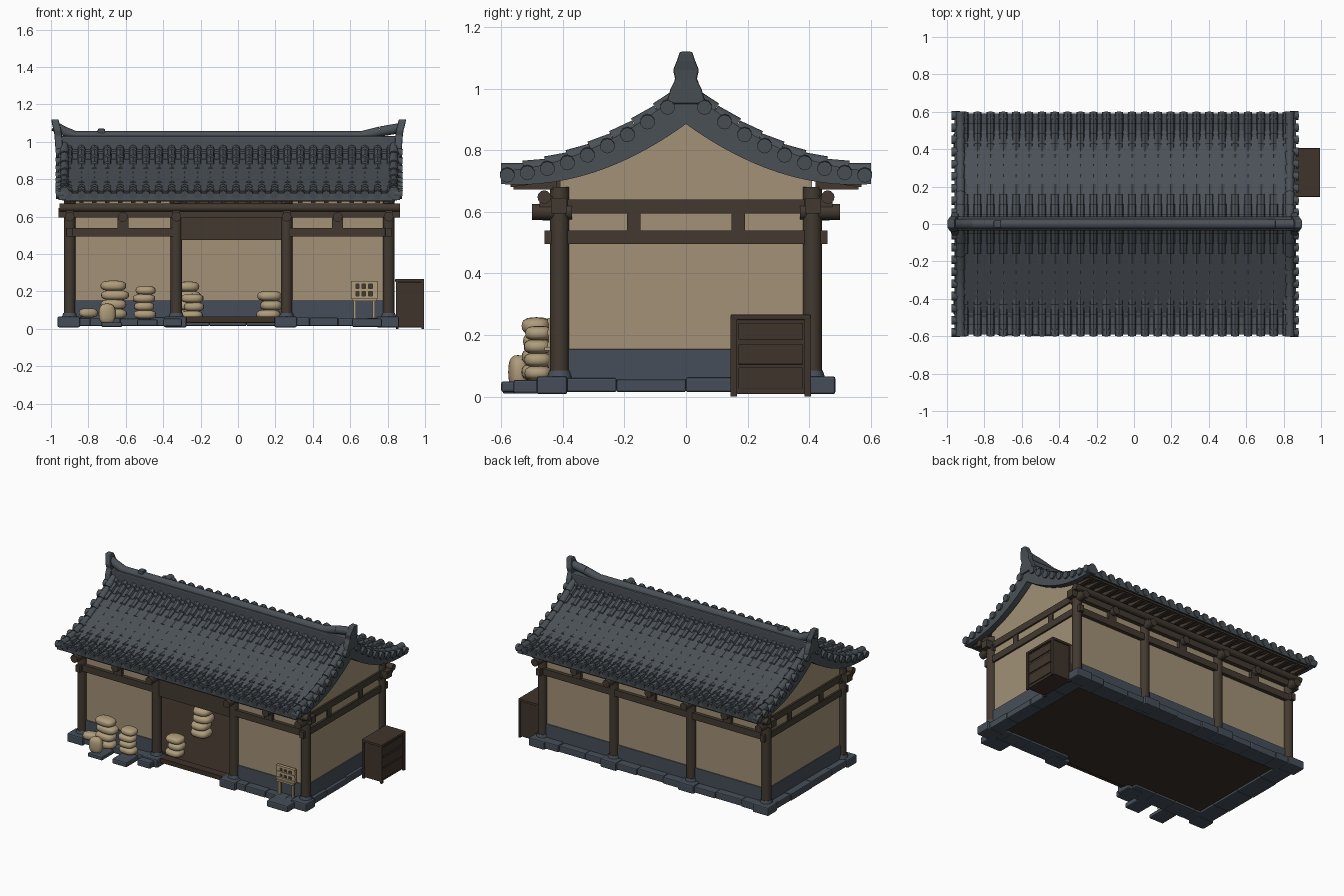
import bpy, bmesh, math, random
from mathutils import Vector

if "Cube" in bpy.data.objects:
    bpy.data.objects.remove(bpy.data.objects["Cube"])

random.seed(4)


def mat(name, r, g, b):
    m = bpy.data.materials.new(name)
    m.diffuse_color = (r, g, b, 1)
    m.use_nodes = True
    m.node_tree.nodes["Principled BSDF"].inputs["Base Color"].default_value = m.diffuse_color
    return m


TILE = mat("slate_tile", .068, .081, .093)
STONE = mat("blue_grey_stone", .060, .076, .098)
WOOD = mat("dark_timber", .056, .042, .030)
PLASTER = mat("tan_plaster", .36, .285, .18)
SACK = mat("sack_cloth", .43, .335, .20)
FLOOR = mat("dark_floor", .045, .031, .022)
CHEST = mat("chest_wood", .050, .034, .025)


def add(name, bm, m, smooth=False, bevel=0):
    bmesh.ops.recalc_face_normals(bm, faces=bm.faces)
    me = bpy.data.meshes.new(name)
    bm.to_mesh(me)
    bm.free()
    me.materials.append(m)
    ob = bpy.data.objects.new(name, me)
    bpy.context.collection.objects.link(ob)
    if bevel:
        mod = ob.modifiers.new("bevel", 'BEVEL')
        mod.width = bevel
        mod.segments = 2
    if smooth:
        bpy.ops.object.select_all(action='DESELECT')
        ob.select_set(True)
        bpy.context.view_layer.objects.active = ob
        bpy.ops.object.shade_smooth_by_angle(angle=math.radians(40))
    return ob


def box(name, x0, x1, y0, y1, z0, z1, m, bevel=0):
    bm = bmesh.new()
    bmesh.ops.create_cube(bm, size=1)
    for v in bm.verts:
        v.co = ((x0 + x1) / 2 + v.co.x * (x1 - x0), (y0 + y1) / 2 + v.co.y * (y1 - y0),
                (z0 + z1) / 2 + v.co.z * (z1 - z0))
    return add(name, bm, m, bevel=bevel)


def rod(name, a, b, r, m, r2=None, n=16):
    a, b = Vector(a), Vector(b)
    bm = bmesh.new()
    bmesh.ops.create_cone(bm, cap_ends=True, segments=n, radius1=r,
                          radius2=r if r2 is None else r2, depth=(b - a).length)
    q = (b - a).to_track_quat('Z', 'Y')
    for v in bm.verts:
        v.co = q @ v.co + (a + b) / 2
    return add(name, bm, m, smooth=True)


def strip(name, ys, top, bot, x0, x1, m):
    """Solid between two curves over y, stretched from x0 to x1."""
    bm = bmesh.new()
    rows = [[bm.verts.new(p) for p in ((x0, y, top(y)), (x1, y, top(y)),
                                       (x1, y, bot(y)), (x0, y, bot(y)))] for y in ys]
    for a, b in zip(rows, rows[1:]):
        for i in range(4):
            j = (i + 1) % 4
            bm.faces.new((a[i], a[j], b[j], b[i]))
    bm.faces.new(rows[0])
    bm.faces.new(rows[-1])
    return add(name, bm, m, smooth=True)


def roof_z(y):
    return .985 - .85 * abs(y) + .667 * y * y


def span(a, b, n):
    return [a + (b - a) * i / n for i in range(n + 1)]


COLS = (-.90, -.33, .26, .805)
BAYS = list(zip(COLS, COLS[1:]))
XL, XR = -.89, .795      # planes of the end walls

# Ground: floor, kerb stones, plinth blocks and steps
box("floor", -.9, .8, -.42, .42, .03, .05, FLOOR)
box("door_threshold", -.31, .24, -.45, -.39, .035, .065, FLOOR)


def kerb(name, a, b, n, along_x, c0, c1):
    e = span(a, b, n)
    for p, q in zip(e, e[1:]):
        t, d = .06 + random.uniform(-.005, .004), random.uniform(0, .012)
        lo, hi = (c0 - d, c1) if c0 < 0 else (c0, c1 + d)
        if along_x:
            box(name, p, q, lo, hi, .015, t, STONE, .006)
        else:
            box(name, lo, hi, p, q, .015, t, STONE, .006)


kerb("front_left_kerb", -.95, -.31, 4, True, -.465, -.35)
kerb("front_right_kerb", .23, .84, 4, True, -.465, -.35)
kerb("back_kerb", -.95, .84, 9, True, .35, .465)
kerb("left_kerb", -.45, .45, 4, False, -.95, -.83)
kerb("right_kerb", -.45, .45, 4, False, .74, .835)
for s in (-1, 1):
    for x in COLS:
        y = s * .435
        box("column_plinth", x - .065, x + .055, y - .05, y + .05, .008, .066, STONE, .008)
box("front_step", -.54, -.43, -.6, -.46, .015, .05, STONE, .008)
box("left_step", -.40, -.30, -.53, -.44, .012, .055, STONE, .008)
box("right_step", .61, .77, -.56, -.45, .01, .055, STONE, .008)
box("corner_step", -.73, -.62, -.595, -.46, .01, .035, STONE, .006)

# Long walls: columns, plaster, skirting, beams and brackets
for s in (-1, 1):
    for x in COLS:
        rod("column_foot", (x, s * .41, .06), (x, s * .41, .085), .042, STONE, .034)
        rod("column", (x, s * .41, .07), (x, s * .41, .68), .031, WOOD)
        rod("cross_beam_end", (x, s * .37, .60), (x, s * .50, .60), .026, WOOD, n=12)
        box("bracket", x - .02, x + .02, min(s * .4, s * .475), max(s * .4, s * .475),
            .61, .65, WOOD)
    rod("eave_purlin", (-.955, s * .46, .648), (.865, s * .46, .648), .022, WOOD, n=12)
    box("top_beam", -.96, .865, s * .412 - .026, s * .412 + .026, .595, .645, WOOD)
    for i, (a, b) in enumerate(BAYS):
        y, mid = s * .395, (a + b) / 2
        if s < 0 and i == 1:     # open doorway
            box("door_lintel", a, b, y - .03, y + .02, .475, .70, WOOD)
            continue
        box("plaster_panel", a, b, y - .014, y + .014, .05, .71, PLASTER)
        box("skirting", a, b, y - .021, y + .021, .05, .155, STONE, .004)
        box("middle_beam", a, b, s * .41 - .024, s * .41 + .024, .495, .54, WOOD)
        box("short_post", mid - .03, mid + .03, s * .41 - .022, s * .41 + .022, .53, .60, WOOD)
        rod("post_boss", (mid, s * .40, .598), (mid, s * .465, .598), .026, WOOD, n=12)

# End walls with plaster gables
gys = span(-.40, .40, 16)
for x, s in ((XL, -1), (XR, 1)):
    strip("gable_wall", gys, lambda y: roof_z(y) - .035, lambda y: .05, x - .014, x + .014, PLASTER)
    box("end_skirting", x - .021, x + .021, -.4, .4, .05, .155, STONE, .004)
    for z0, z1, nm in ((.495, .54, "end_middle_beam"), (.595, .64, "end_top_beam")):
        box(nm, x - .016 + s * .01, x + .016 + s * .01, -.46, .46, z0, z1, WOOD)
    for y in (-.17, .17):
        box("end_short_post", x - .022, x + .022, y - .022, y + .022, .53, .60, WOOD)

# Roof: ribbed, stepped tile sheets on a timber soffit
RX0, RX1, RIBS, ROWS = -.94, .85, 26, 11
pitch = (RX1 - RX0) / RIBS
rib = [(0, 0), (.18, 0), (.26, .016), (.5, .024), (.74, .016), (.82, 0)]
cross = [(RX0 + (k + u) * pitch, h) for k in range(RIBS) for u, h in rib] + [(RX1, 0)]
for s, nm in ((-1, "front_roof_tiles"), (1, "back_roof_tiles")):
    bm = bmesh.new()
    ys = span(0, .59, ROWS)
    prof = []
    for p, q in zip(ys, ys[1:]):     # each course lifts at its lower edge
        prof += [(p, -.004), (q, .007)]
    prof += [(.59, -.03), (0, -.03)]
    rows = [[bm.verts.new((x, s * y, roof_z(y) + d + (h if d > -.02 else 0))) for x, h in cross]
            for y, d in prof]
    for a, b in zip(rows, rows[1:] + rows[:1]):
        for i in range(len(cross) - 1):
            bm.faces.new((a[i], a[i + 1], b[i + 1], b[i]))
    add(nm, bm, TILE, smooth=True)
    for k in range(RIBS):
        x = RX0 + (k + .5) * pitch
        rod("eave_tile_end", (x, s * .56, .722), (x, s * .597, .716), .023, TILE, n=10)
        box("rafter_end", x - .012, x + .012, min(s * .42, s * .56), max(s * .42, s * .56),
            .672, .70, WOOD)
strip("soffit", span(-.57, .57, 24), lambda y: roof_z(y) - .025,
      lambda y: roof_z(y) - .037, RX0 + .01, RX1 - .01, WOOD)

# Gable edges: barge, roll and row of tile ends
bys = span(-.6, .6, 28)
for x, s in ((-.94, -1), (.845, 1)):
    strip("barge", bys, lambda y: roof_z(y) + .018, lambda y: roof_z(y) - .1 + .125 * abs(y),
          x - .02, x + .02, TILE)
    for t in (-1, 1):
        for p, q in zip(span(.02, .6, 8), span(.02, .6, 8)[1:]):
            rod("verge_roll", (x - s * .012, t * p, roof_z(p) + .014),
                (x - s * .012, t * q, roof_z(q) + .018), .022, TILE, .026, n=10)
        for y in span(.06, .58, 8):
            rod("verge_tile_end", (x - s * .01, t * y, roof_z(y) + .006),
                (x + s * .034, t * y, roof_z(y) + .002), .024, TILE, n=10)

# Ridge: body, cap roll and upturned ends
box("ridge_body", -.955, .865, -.035, .04, .94, 1.03, TILE, .008)
path = [(-.985, 1.085), (-.93, 1.055), (-.87, 1.03), (.66, 1.03), (.76, 1.055), (.875, 1.075)]
for (xa, za), (xb, zb) in zip(path, path[1:]):
    rod("ridge_cap", (xa, 0, za), (xb, 0, zb), .027, TILE)
for x, s in ((-.955, -1), (.855, 1)):
    bm = bmesh.new()
    rings = []
    for z, hy, lean in ((.95, .065, 0), (1.0, .05, .004), (1.03, .035, .006),
                        (1.06, .042, .01), (1.09, .03, .018), (1.12, .02, .024)):
        rings.append([bm.verts.new((x + s * lean + u * .02, v * hy, z))
                      for u, v in ((-1, -1), (1, -1), (1, 1), (-1, 1))])
    for a, b in zip(rings, rings[1:]):
        for i in range(4):
            bm.faces.new((a[i], a[(i + 1) % 4], b[(i + 1) % 4], b[i]))
    bm.faces.new(rings[0])
    bm.faces.new(rings[-1])
    add("ridge_end", bm, TILE, bevel=.006)
box("ridge_knob", -.75, -.71, -.02, .02, 1.03, 1.07, TILE, .006)


# Sacks
def sack(x, y, z, w, d, h, turn=0.0):
    bm = bmesh.new()
    bmesh.ops.create_uvsphere(bm, u_segments=20, v_segments=12, radius=1)
    c, n = math.cos(turn), math.sin(turn)
    for v in bm.verts:
        p = [math.copysign(abs(k) ** .75, k) for k in v.co]
        px, py = p[0] * w / 2, p[1] * d / 2
        v.co = (x + px * c - py * n, y + px * n + py * c, z + p[2] * h / 2)
    add("sack", bm, SACK, smooth=True)


def sack_stack(x, y, z, w, d, n, h):
    for i in range(n):
        j = random.uniform(-.008, .008)
        sack(x + j, y + j / 2, z + h * (i + .5), w - .012 * (i % 2), d, h * 1.12,
             random.uniform(-.12, .12))


sack_stack(-.665, -.485, .055, .15, .095, 4, .05)
sack_stack(-.50, -.48, .055, .12, .09, 4, .043)
sack(-.70, -.545, .08, .09, .06, .11, .2)
sack(-.80, -.46, .085, .10, .07, .05, .3)
sack_stack(-.24, -.33, .05, .12, .10, 3, .045)
sack_stack(-.27, 0, .05, .13, .12, 4, .05)
sack_stack(.17, 0, .05, .13, .12, 3, .05)

# Small display stand by the right front bay
for x in (.625, .725):
    box("stand_leg", x - .007, x + .007, -.445, -.43, .055, .255, SACK)
box("stand_back", .61, .74, -.435, -.428, .165, .25, WOOD)
for z in (.16, .20, .24):
    box("stand_rail", .605, .745, -.45, -.428, z, z + .016, SACK)
for x in (.612, .655, .69, .738):
    box("stand_slat", x - .008, x + .008, -.446, -.428, .165, .25, SACK)
box("stand_shelf", .61, .74, -.46, -.43, .15, .162, SACK)

# Chest against the right wall
box("chest_body", .845, .985, .15, .40, .008, .25, CHEST, .004)
box("chest_lid", .84, .995, .145, .405, .25, .267, CHEST, .004)
for z0, z1 in ((.025, .095), (.105, .17), (.185, .24)):
    box("chest_panel", .983, .991, .17, .38, z0, z1, CHEST, .002)
for y in (.145, .385):
    for x in (.845, .98):
        box("chest_corner_post", x, x + .014, y, y + .02, 0, .255, CHEST)
